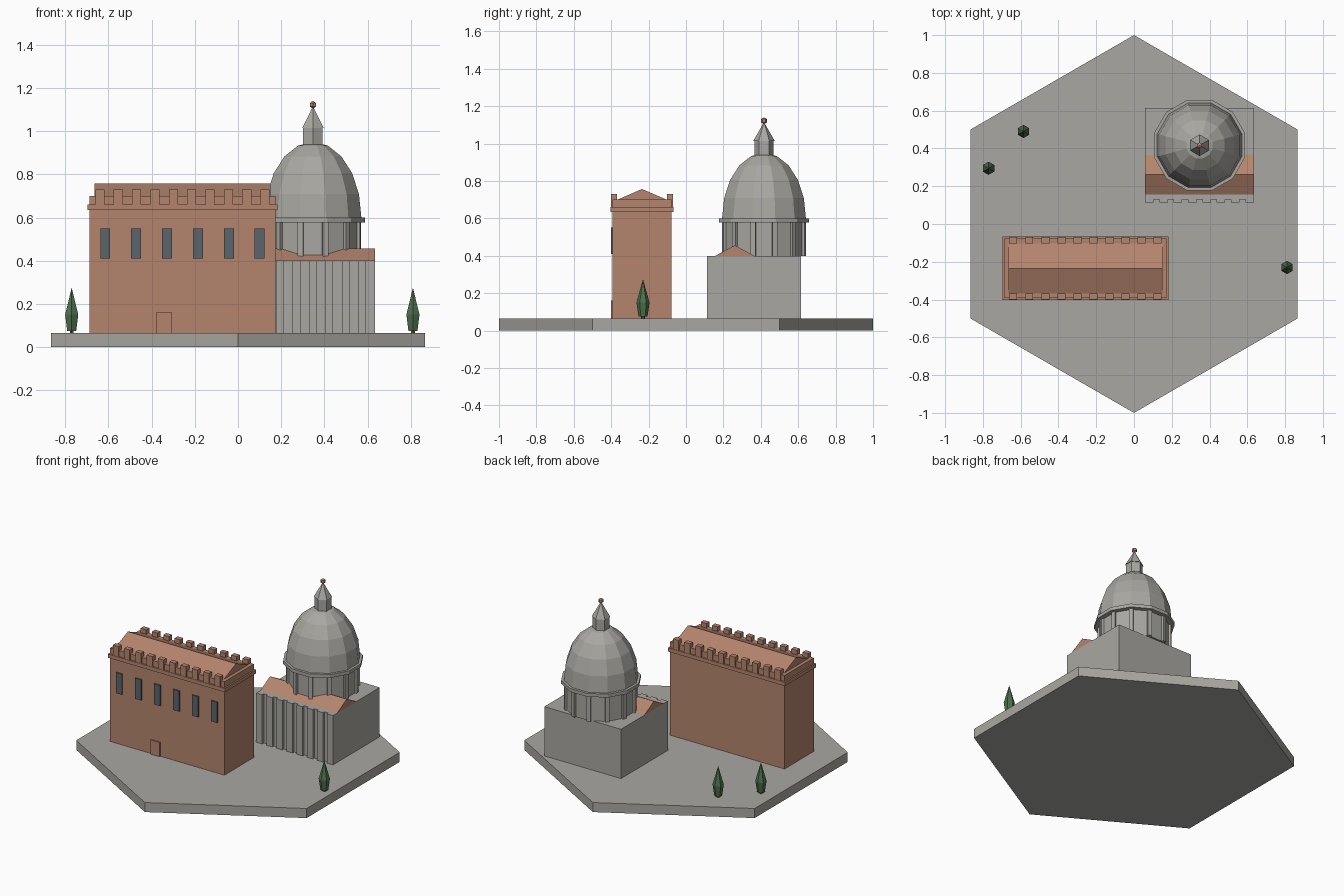
import bpy, bmesh, math
from mathutils import Vector

if "Cube" in bpy.data.objects:
    bpy.data.objects.remove(bpy.data.objects["Cube"])


def material(name, rgb):
    m = bpy.data.materials.new(name)
    m.diffuse_color = (*rgb, 1)
    m.use_nodes = True
    m.node_tree.nodes["Principled BSDF"].inputs["Base Color"].default_value = m.diffuse_color
    return m


STONE = material("grey stone", (0.40, 0.39, 0.36))
BRICK = material("terracotta", (0.46, 0.235, 0.155))
GLASS = material("dark window", (0.105, 0.13, 0.145))
GREEN = material("cypress green", (0.075, 0.16, 0.075))
WOOD = material("trunk brown", (0.14, 0.08, 0.05))


def finish(name, bm, mat):
    bmesh.ops.recalc_face_normals(bm, faces=bm.faces)
    me = bpy.data.meshes.new(name)
    bm.to_mesh(me)
    bm.free()
    me.materials.append(mat)
    ob = bpy.data.objects.new(name, me)
    bpy.context.collection.objects.link(ob)
    return ob


def box(name, x0, x1, y0, y1, z0, z1, mat):
    bm = bmesh.new()
    bmesh.ops.create_cube(bm, size=1)
    for v in bm.verts:
        v.co = Vector((x1 if v.co.x > 0 else x0,
                       y1 if v.co.y > 0 else y0,
                       z1 if v.co.z > 0 else z0))
    return finish(name, bm, mat)


def lathe(name, profile, n, mat, x=0, y=0, phase=90):
    """Faceted turned solid from (radius, z) points, bottom to top."""
    bm = bmesh.new()
    rings = []
    for r, z in profile:
        if r < 1e-5:
            rings.append([bm.verts.new((x, y, z))])
            continue
        angles = [math.radians(phase + 360 * i / n) for i in range(n)]
        rings.append([bm.verts.new((x + r * math.cos(a), y + r * math.sin(a), z)) for a in angles])
    for a, b in zip(rings, rings[1:]):
        for i in range(n):
            j = (i + 1) % n
            if len(a) == 1:
                bm.faces.new((a[0], b[j], b[i]))
            elif len(b) == 1:
                bm.faces.new((a[i], a[j], b[0]))
            else:
                bm.faces.new((a[i], a[j], b[j], b[i]))
    for ring in (rings[0], rings[-1]):
        if len(ring) > 1:
            bm.faces.new(ring)
    return finish(name, bm, mat)


def gable(name, x0, x1, y0, y1, z0, z1, mat):
    bm = bmesh.new()
    tri = [(y0, z0), (y1, z0), ((y0 + y1) / 2, z1)]
    a, b = [[bm.verts.new((x, y, z)) for y, z in tri] for x in (x0, x1)]
    bm.faces.new(a)
    bm.faces.new(b)
    for i in range(3):
        j = (i + 1) % 3
        bm.faces.new((a[i], a[j], b[j], b[i]))
    return finish(name, bm, mat)


G = 0.065  # top of the paving

# Hexagonal base
lathe("base", [(1, 0), (1, G)], 6, STONE)

# Palace: walls, cornice, parapet, roof
PX, PY = -0.257, -0.235
HX, HY = 0.43, 0.158


def palace_box(name, grow, z0, z1):
    box(name, PX - HX - grow, PX + HX + grow, PY - HY - grow, PY + HY + grow, z0, z1, BRICK)


palace_box("palace_walls", 0, G, 0.635)
palace_box("palace_cornice", 0.01, 0.635, 0.66)
palace_box("palace_parapet", 0, 0.66, 0.70)
gable("palace_roof", PX - 0.407, PX + 0.407, PY - 0.132, PY + 0.132, 0.70, 0.757, BRICK)

# Battlements along both long sides
for i in range(10):
    x = PX + (i - 4.5) * 0.085
    for s in (-1, 1):
        ys = sorted((PY + s * 0.133, PY + s * 0.166))
        box("merlon", x - 0.021, x + 0.021, *ys, 0.66, 0.73, BRICK)

# Front windows and door, thin plates
front = PY - HY
for i in range(6):
    x = PX + (i - 2.5) * 0.143
    box("palace_window", x - 0.023, x + 0.023, front - 0.009, front, 0.41, 0.55, GLASS)
box("palace_door", -0.377, -0.308, front - 0.009, front, G, 0.162, BRICK)

# Church body with front pilasters and a gabled roof strip
box("church_body", 0.058, 0.635, 0.13, 0.615, G, 0.40, STONE)
for i in range(8):
    x = 0.058 + i * 0.076
    box("church_pilaster", x, x + 0.045, 0.113, 0.13, G, 0.40, STONE)
gable("church_roof", 0.058, 0.635, 0.157, 0.365, 0.40, 0.456, BRICK)

# Drum, its pilasters and ring
CX, CY = 0.347, 0.417
lathe("drum", [(0.217, 0.40), (0.217, 0.577)], 12, STONE, CX, CY, 15)
for i in range(12):
    bm = bmesh.new()
    bmesh.ops.create_cube(bm, size=1)
    a = math.radians(15 + 30 * i)
    for v in bm.verts:
        r, t = 0.211 + v.co.x * 0.034, v.co.y * 0.026
        v.co = (CX + r * math.cos(a) - t * math.sin(a),
                CY + r * math.sin(a) + t * math.cos(a), 0.4885 + v.co.z * 0.177)
    finish("drum_pilaster", bm, STONE)
lathe("drum_ring", [(0.249, 0.577), (0.249, 0.60)], 12, STONE, CX, CY, 15)

# Dome
dome = [(0.232 * math.cos(math.radians(t)), 0.60 + 0.35 * math.sin(math.radians(t)))
        for t in (0, 18, 36, 54, 72)] + [(0, 0.95)]
lathe("dome", dome, 12, STONE, CX, CY, 15)

# Lantern, spire and finial ball
lathe("lantern", [(0.052, 0.92), (0.052, 1.018)], 6, STONE, CX, CY)
lathe("lantern_spire", [(0.057, 1.015), (0, 1.115)], 6, STONE, CX, CY)
lathe("finial_ball", [(0, 1.104), (0.015, 1.113), (0.015, 1.131), (0, 1.14)], 6, BRICK, CX, CY)

# Cypress trees
for x, y in ((-0.585, 0.49), (-0.77, 0.295), (0.81, -0.23)):
    lathe("tree_trunk", [(0.01, G), (0.01, 0.085)], 6, WOOD, x, y)
    lathe("tree_crown", [(0.024, 0.075), (0.035, 0.15), (0, 0.275)], 6, GREEN, x, y)
